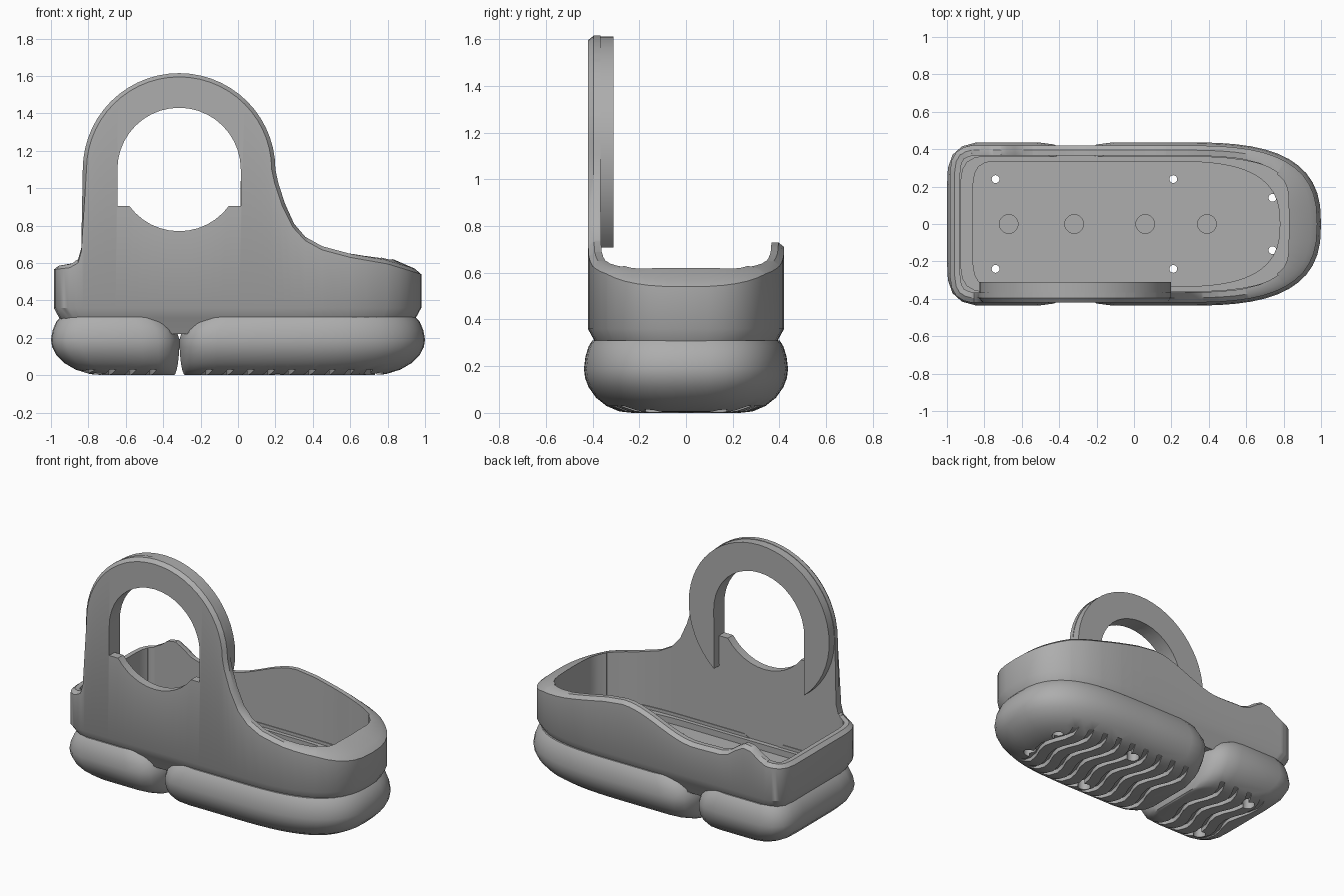
import bpy, bmesh, math

cube = bpy.data.objects.get("Cube")
if cube:
    bpy.data.objects.remove(cube, do_unlink=True)

grey = bpy.data.materials.new("mid grey")
grey.use_nodes = True
COLOUR = (0.42, 0.42, 0.42, 1)
grey.diffuse_color = COLOUR
grey.node_tree.nodes["Principled BSDF"].inputs["Base Color"].default_value = COLOUR


def loft(name, rings):
    """Closed solid through equal-length rings of 3D points, capped at both ends."""
    bm = bmesh.new()
    rows = [[bm.verts.new(p) for p in ring] for ring in rings]
    n = len(rows[0])
    for low, high in zip(rows, rows[1:]):
        for i in range(n):
            j = (i + 1) % n
            bm.faces.new((low[i], low[j], high[j], high[i]))
    bm.faces.new(rows[0][::-1])
    bm.faces.new(rows[-1])
    bmesh.ops.recalc_face_normals(bm, faces=bm.faces)
    mesh = bpy.data.meshes.new(name)
    bm.to_mesh(mesh)
    bm.free()
    mesh.materials.append(grey)
    obj = bpy.data.objects.new(name, mesh)
    bpy.context.collection.objects.link(obj)
    return obj


def flat(loop, z):
    return [(x, y, z) for x, y in loop]


def groove(x, width, half, z0, z1):
    """Wavy strip running across the sole."""
    wave = [(x + 0.03 * math.cos(half * k / 6 * 15), half * k / 6) for k in range(-6, 7)]
    loop = [(a - width / 2, y) for a, y in wave] + [(a + width / 2, y) for a, y in wave[::-1]]
    return loft("cutter", [flat(loop, z0), flat(loop, z1)])


def peg(x, y, r0, r1, z0, z1):
    turn = [math.tau * i / 20 for i in range(20)]
    return loft("cutter", [[(x + r * math.cos(t), y + r * math.sin(t), z) for t in turn]
                           for r, z in ((r0, z0), (r1, z1))])


def upright(name, outline, y0, y1):
    return loft(name, [[(x, y, z) for x, z in outline] for y in (y0, y1)])


def cut(target, *cutters):
    for cutter in cutters:
        cutter.hide_render = True
        mod = target.modifiers.new("cut", 'BOOLEAN')
        mod.operation, mod.solver, mod.object = 'DIFFERENCE', 'EXACT', cutter
        bpy.context.view_layer.objects.active = target
        bpy.ops.object.modifier_apply(modifier=mod.name)
        bpy.data.objects.remove(cutter, do_unlink=True)


def lerp(keys, x, ease=False):
    for (x0, v0), (x1, v1) in zip(keys, keys[1:]):
        if x <= x1:
            t = (x - x0) / (x1 - x0)
            return v0 + (v1 - v0) * (t * t * (3 - 2 * t) if ease else t)
    return keys[-1][1]


def shrink(loop, heel, toe, side):
    """Pull a plan outline in by separate heel, toe and side amounts."""
    lo, hi = min(p[0] for p in loop), max(p[0] for p in loop)
    ym = max(p[1] for p in loop)
    kx = (hi - toe - lo - heel) / (hi - lo)
    return [(lo + heel + (x - lo) * kx, y * (1 - side / ym)) for x, y in loop]


def mirrored(half):
    """Full outline from a half whose first and last points lie on the centre line."""
    return half + [(x, -y) for x, y in half[-2:0:-1]]


def toe_curve(length, width, steps=14):
    """Rounded toe from the straight side to the centre line."""
    ts = [math.sin(math.pi / 2 * i / steps) for i in range(steps + 1)]
    return [(0.2 + length * t, width * max(0, 1 - t ** 3.3) ** 0.385) for t in ts]


# Ring arch and rim heights
CX, CZ, R, HOLE = -0.315, 1.1, 0.515, 0.33
arch = [(CX - R * math.cos(math.pi * i / 28), CZ + R * math.sin(math.pi * i / 28)) for i in range(29)]
toe_rim = [(0.6, 0.65), (0.8, 0.615), (0.98, 0.56)]
near_rim = ([(-0.985, 0.585), (-0.9, 0.595), (-0.855, 0.62), (-0.838, 0.68)] + arch +
            [(0.215, 1.03), (0.25, 0.92), (0.3, 0.81), (0.36, 0.74), (0.45, 0.69)] + toe_rim)
waves = [(-0.985, 0.585), (-0.88, 0.6), (-0.73, 0.68), (-0.55, 0.59), (-0.35, 0.585), (0.17, 0.73)]
far_rim = [(-0.985 + 0.055 * i, lerp(waves, -0.985 + 0.055 * i, True)) for i in range(22)]
far_rim += [(0.3, 0.715)] + toe_rim

# Plan outline of the upper
plan = [(-0.985, 0.27), (-0.975, 0.34), (-0.95, 0.385), (-0.91, 0.41), (-0.87, 0.42)] + toe_curve(0.78, 0.42)
xs = sorted({round(k[0], 4) for k in plan + near_rim + far_rim})
outline = mirrored([(-0.985, 0)] + [(x, lerp(plan, x)) for x in xs])
normals = []
for i in range(len(outline)):
    (ax, ay), (bx, by) = outline[i - 1], outline[(i + 1) % len(outline)]
    length = math.hypot(bx - ax, by - ay)
    normals.append(((ay - by) / length, (bx - ax) / length))


def rim_ring(thick, toe_extra, drop, toe_lift):
    """Rim line moved inwards by thick, and back from the edge by drop."""
    ring = []
    for (x, y), (nx, ny) in zip(outline, normals):
        front = max(nx, 0) ** 2
        t = thick + toe_extra * front
        z = lerp(far_rim if y >= 0 else near_rim, x)
        lean = max(-1, min(1, (x - CX) / R)) * max(0, min(1, (z - 0.72) / 0.3))
        ring.append((x - nx * t - drop * lean, y - ny * t,
                     z - drop * math.sqrt(1 - lean * lean) + toe_lift * front))
    return ring


inner = rim_ring(0.055, 0.095, 0, 0.06)
ledge = shrink(outline, 0.125, 0.2, 0.085)
upper = loft("upper_shell", [
    flat(shrink(outline, 0.07, 0.07, 0.07), 0.22),
    flat(shrink(outline, 0.03, 0.03, 0.03), 0.305),
    flat(outline, 0.36),
    rim_ring(0, 0, 0.02, 0),
    rim_ring(0.025, 0.01, 0, 0.01),
    inner,
    [(x, y, 0.29) for x, y, z in inner],
    flat(ledge, 0.29),
    flat(ledge, 0.25)])

# Arch window: a circle with square lower corners
circle = [(CX + HOLE * math.cos(math.tau * i / 40), CZ + HOLE * math.sin(math.tau * i / 40)) for i in range(40)]
square = [(CX + HOLE * a, z) for a, z in ((-1, 0.905), (1, 0.905), (1, CZ), (-1, CZ))]
cut(upper, upright("cutter", circle, -0.6, -0.2), upright("cutter", square, -0.6, -0.2))

# Thick ring on the inside of the arch, open at the bottom
tip = math.acos(HOLE / R)
sweep = [-tip + (math.pi + 2 * tip) * i / 44 for i in range(45)]
ring = [(CX + (R - 0.003) * math.cos(t), CZ + (R - 0.003) * math.sin(t)) for t in sweep]
ring += [(CX - HOLE * math.cos(math.pi * i / 20), CZ + HOLE * math.sin(math.pi * i / 20)) for i in range(21)]
arch_ring = upright("arch_ring", ring, -0.375, -0.31)

# Sole pads: (inset, height) profile, with extra rounding above the joint
profile = [(0.26, 0), (0.19, 0.006), (0.12, 0.03), (0.065, 0.065), (0.025, 0.11), (0.006, 0.15),
           (0, 0.19), (0.008, 0.24), (0.025, 0.285), (0.045, 0.31)]
corner = [(-0.11, 0.437), (-0.2, 0.425), (-0.26, 0.39), (-0.295, 0.33), (-0.313, 0.25), (-0.313, 0)]
heel_half = ([(2 * -0.313 - x, y) for x, y in corner[::-1]] +
             [(-0.84, 0.437), (-0.92, 0.415), (-0.97, 0.37), (-0.995, 0.3), (-1, 0.2), (-1, 0)])
toe_half = toe_curve(0.8, 0.437)[::-1] + corner


def pad(name, half, meets_toe_side):
    rings = []
    for inset, z in profile:
        end = inset * 1.1
        joint = inset * (0.12 if z < 0.19 else 2)
        heel, toe = (end, joint) if meets_toe_side else (joint, end)
        rings.append(flat(shrink(mirrored(half), heel, toe, inset * 0.8), z))
    return loft(name, rings)


heel_pad = pad("heel_sole", heel_half, True)
toe_pad = pad("toe_sole", toe_half, False)
cavity = shrink(outline, 0.06, 0.06, 0.06)
for sole, first, count in ((heel_pad, -0.79, 4), (toe_pad, -0.16, 9)):
    cut(sole, loft("cutter", [flat(cavity, 0.225), flat(cavity, 0.5)]))
    # Tread grooves
    for i in range(count):
        cut(sole, groove(first + 0.11 * i, 0.035, 0.42, -0.1, 0.03))

# Screw holes through floor and soles, shallow round seats along the centre
for x, y in ((-0.74, 0.24), (0.21, 0.24), (0.74, 0.14)):
    for side in (y, -y):
        cut(upper, peg(x, side, 0.021, 0.021, 0.1, 0.28))
        cut(heel_pad if x < CX else toe_pad, peg(x, side, 0.042, 0.034, -0.1, 0.28))
for x in (-0.67, -0.32, 0.06, 0.39):
    cut(upper, peg(x, 0, 0.05, 0.05, 0.235, 0.28))

# Smooth shading with sharp edges kept
for obj in (upper, arch_ring, heel_pad, toe_pad):
    bpy.ops.object.select_all(action='DESELECT')
    obj.select_set(True)
    bpy.context.view_layer.objects.active = obj
    bpy.ops.object.shade_smooth_by_angle(angle=math.radians(35))
